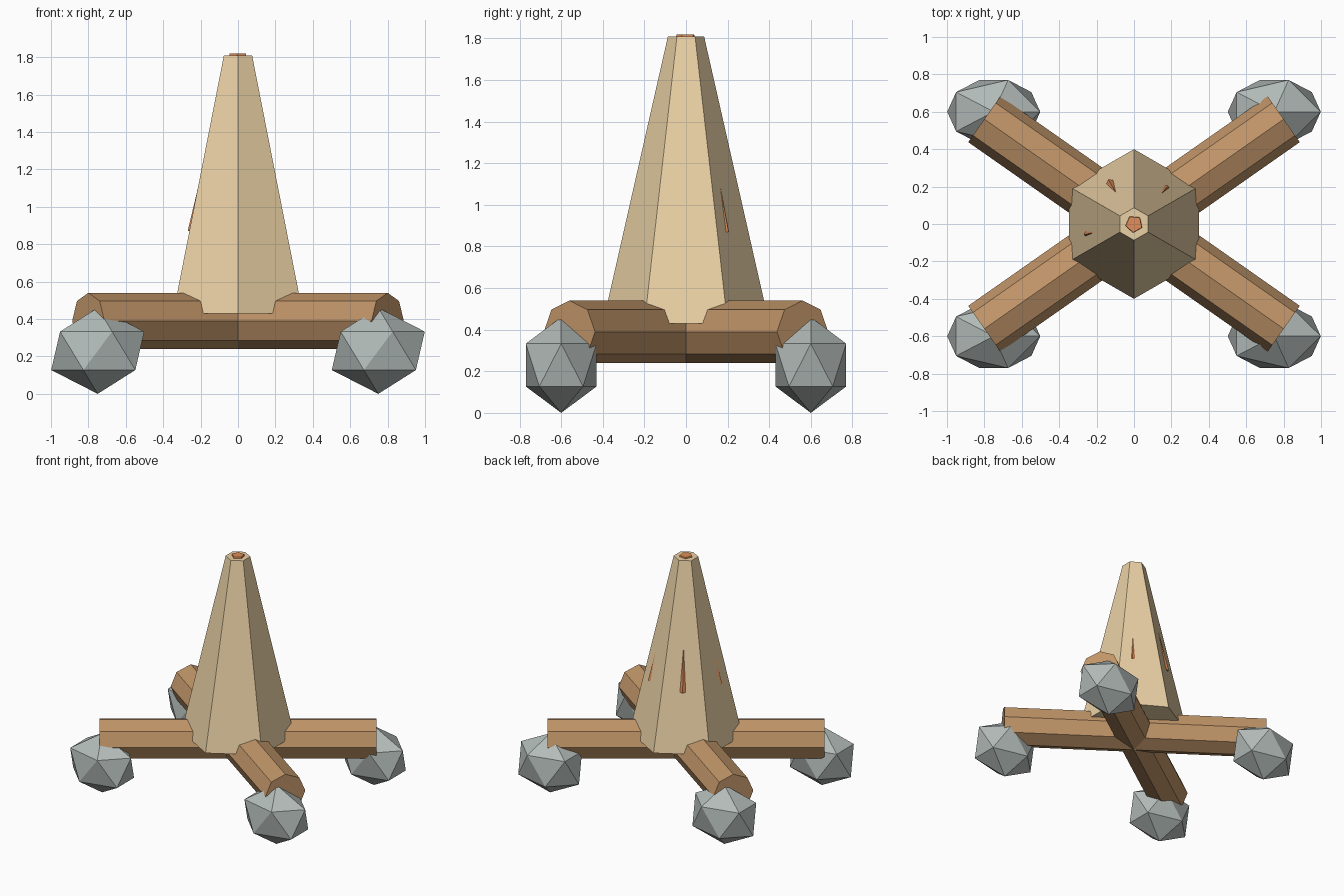
import bpy
from math import radians, pi

if "Cube" in bpy.data.objects:
    bpy.data.objects.remove(bpy.data.objects["Cube"])


def material(name, rgb):
    m = bpy.data.materials.new(name)
    m.diffuse_color = (*rgb, 1)
    m.use_nodes = True
    m.node_tree.nodes["Principled BSDF"].inputs["Base Color"].default_value = m.diffuse_color
    return m


canvas = material("canvas", (0.83, 0.64, 0.38))
wood = material("wood", (0.53, 0.30, 0.14))
stone = material("stone", (0.45, 0.50, 0.48))
ember = material("ember", (0.75, 0.27, 0.10))


def finish(name, mat):
    ob = bpy.context.object
    ob.name = name
    ob.data.materials.append(mat)
    return ob


def tapered(name, sides, r1, r2, z1, z2, turn, mat):
    bpy.ops.mesh.primitive_cone_add(vertices=sides, radius1=r1, radius2=r2, depth=z2 - z1,
                                    location=(0, 0, (z1 + z2) / 2), rotation=(0, 0, turn))
    return finish(name, mat)


# Six-sided body, points along y
tapered("body", 6, 0.40, 0.087, 0.43, 1.81, 0, canvas)

# Five-sided inner core: tip shows on top, corners just pierce the body
tapered("inner_core", 5, 0.275, 0.045, 0.87, 1.82, radians(30), ember)

# Two crossed octagonal logs
for name, s in (("log_a", 1), ("log_b", -1)):
    bpy.ops.mesh.primitive_cylinder_add(vertices=8, radius=0.15, depth=1.954,
                                        location=(0, 0, 0.39),
                                        rotation=(0, pi / 2, s * radians(35)))
    finish(name, wood)

# Four faceted stones under the log ends
for x in (-0.75, 0.75):
    for y in (-0.6, 0.6):
        bpy.ops.mesh.primitive_ico_sphere_add(subdivisions=1, radius=1, location=(x, y, 0.23))
        bpy.context.object.scale = (0.278, 0.2, 0.23)
        finish("stone_" + ("back" if y > 0 else "front") + ("_right" if x > 0 else "_left"), stone)
